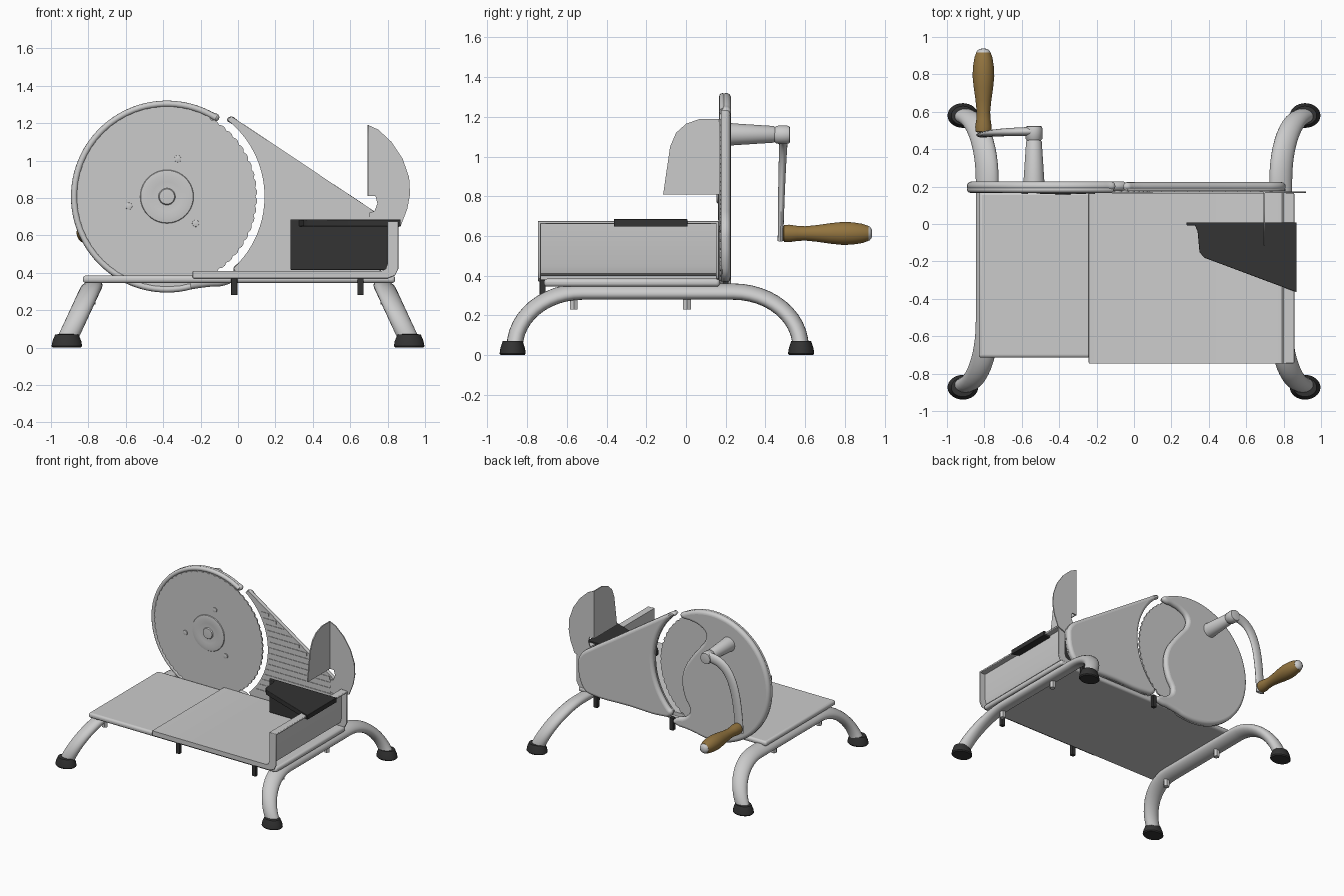
import bpy, bmesh, math
from mathutils import Vector

if "Cube" in bpy.data.objects:
    bpy.data.objects.remove(bpy.data.objects["Cube"])

def mat(name, r, g, b):
    m = bpy.data.materials.new(name)
    m.diffuse_color = (r, g, b, 1)
    m.use_nodes = True
    m.node_tree.nodes["Principled BSDF"].inputs["Base Color"].default_value = m.diffuse_color
    return m

METAL = mat("light_metal", .6, .6, .6)
BLACK = mat("black_rubber", .033, .033, .033)
WOOD = mat("brown_wood", .29, .175, .05)
CX, CZ = -.38, .807          # blade centre

def finish(ob, m, angle=40):
    ob.data.materials.clear()
    ob.data.materials.append(m)
    bpy.ops.object.select_all(action='DESELECT')
    ob.select_set(True)
    bpy.context.view_layer.objects.active = ob
    bpy.ops.object.shade_smooth_by_angle(angle=math.radians(angle))
    return ob

def make(name, bm, m):
    bmesh.ops.recalc_face_normals(bm, faces=bm.faces)
    me = bpy.data.meshes.new(name)
    bm.to_mesh(me)
    bm.free()
    ob = bpy.data.objects.new(name, me)
    bpy.context.collection.objects.link(ob)
    return finish(ob, m)

def prism(name, prof, axis, t0, t1, m=METAL, bevel=0):
    """Extrude a flat profile along one axis."""
    put = {'x': lambda a, b, t: (t, a, b), 'y': lambda a, b, t: (a, t, b),
           'z': lambda a, b, t: (a, b, t)}[axis]
    bm = bmesh.new()
    rings = [[bm.verts.new(put(a, b, t)) for a, b in prof] for t in (t0, t1)]
    n = len(prof)
    for r in rings:
        bm.faces.new(r)
    for i in range(n):
        j = (i + 1) % n
        bm.faces.new((rings[0][i], rings[0][j], rings[1][j], rings[1][i]))
    ob = make(name, bm, m)
    if bevel:
        mod = ob.modifiers.new("bevel", 'BEVEL')
        mod.width, mod.segments, mod.limit_method = bevel, 3, 'ANGLE'
        mod.angle_limit = math.radians(50)
    return ob

def box(name, x0, x1, y0, y1, z0, z1, m=METAL, bevel=0):
    return prism(name, [(x0, y0), (x1, y0), (x1, y1), (x0, y1)], 'z', z0, z1, m, bevel)

def skin(name, rings, m):
    bm = bmesh.new()
    vs = [[bm.verts.new(p) for p in r] for r in rings]
    n = len(vs[0])
    for a, b in zip(vs, vs[1:]):
        for i in range(n):
            j = (i + 1) % n
            bm.faces.new((a[i], a[j], b[j], b[i]))
    bm.faces.new(vs[0])
    bm.faces.new(vs[-1])
    return make(name, bm, m)

def lathe(name, prof, loc, axis, m=METAL, n=32, sx=1):
    """Turn (radius, height) pairs about the y or z axis."""
    rings = []
    for r, h in prof:
        ring = []
        for i in range(n):
            a = 2 * math.pi * i / n
            u, v = r * math.cos(a) * sx, r * math.sin(a)
            ring.append(Vector(loc) + Vector((u, h, v) if axis == 'y' else (u, v, h)))
        rings.append(ring)
    return skin(name, rings, m)

def sweep(name, pts, sizes, normal, m=METAL, n=20, warp=lambda p: p):
    """Elliptical tube along a planar path."""
    pts, nv, rings = [Vector(p) for p in pts], Vector(normal), []
    for i, p in enumerate(pts):
        t = (pts[min(i + 1, len(pts) - 1)] - pts[max(i - 1, 0)]).normalized()
        s = t.cross(nv)
        a, b = sizes(i / (len(pts) - 1))
        ring = [p + s * a * math.cos(q) + nv * b * math.sin(q)
                for q in (2 * math.pi * k / n for k in range(n))]
        rings.append([warp(v) for v in ring])
    return skin(name, rings, m)

def cushion(name, pts, y, depth):
    """Soft-edged plate from an xz outline."""
    cu = bpy.data.curves.new(name, 'CURVE')
    cu.dimensions, cu.fill_mode, cu.resolution_u = '2D', 'BOTH', 4
    cu.bevel_depth, cu.offset, cu.bevel_resolution = depth, -depth, 4
    sp = cu.splines.new('BEZIER')
    sp.bezier_points.add(len(pts) - 1)
    for bp, (x, z) in zip(sp.bezier_points, pts):
        bp.co = (x, z, 0)
        bp.handle_left_type = bp.handle_right_type = 'AUTO'
    sp.use_cyclic_u = True
    ob = bpy.data.objects.new(name, cu)
    bpy.context.collection.objects.link(ob)
    ob.rotation_euler.x = math.pi / 2
    ob.location.y = y
    bpy.ops.object.select_all(action='DESELECT')
    ob.select_set(True)
    bpy.context.view_layer.objects.active = ob
    bpy.ops.object.convert(target='MESH')
    return finish(bpy.context.view_layer.objects.active, METAL, 50)

def arc(r, a0, a1, n):
    return [(CX + r * math.cos(a), CZ + r * math.sin(a))
            for a in (math.radians(a0 + (a1 - a0) * i / n) for i in range(n + 1))]

# Arched leg rails, leaning outward, with rubber feet and bolts
half = [(.38 + .34 * math.cos(a), .04 + .28 * math.sin(a))
        for a in (math.pi / 2 * i / 12 for i in range(13))]
path = [(0, -.1425 - u, z) for u, z in half] + [(0, -.1425 + u, z) for u, z in half[::-1]]
for s, side in ((-1, "left"), (1, "right")):
    sweep(side + "_leg_rail", path, lambda t: (.041, .058), (1, 0, 0),
          warp=lambda v: Vector((v.x + s * (.785 + .464 * (.32 - v.z)), v.y, v.z)))
    for y in (-.873, .58):
        lathe(side + "_foot", [(.06, 0), (.066, .008), (.062, .035), (.05, .07), (.03, .072)],
              (s * .915, y, 0), 'z', BLACK, sx=1.24)
    for y in (-.565, .005):
        lathe(side + "_rail_bolt", [(.022, .23), (.022, .3)], (s * .785, y, 0), 'z', METAL, 6)

# Fixed base board and its pegs
box("base_board", -.83, .84, -.715, .17, .345, .385, bevel=.016)
for x in (-.02, .655):
    for y in (-.722, .2):
        box("peg", x - .017, x + .017, y - .015, y + .015, .28, .38, BLACK, .004)

# Sliding tray: bent sheet with a turned rim all round
inner = [(.80, .675), (.80, .45), (.79, .42), (.77, .41), (-.24, .41)]
prism("tray_sheet", [(-.24, .398), (.775, .398), (.802, .412), (.812, .45), (.812, .675)] + inner,
      'y', -.745, .165)
for y in (-.745, .151):
    prism("tray_rim", [(-.24, .37), (.80, .37), (.84, .385), (.857, .42), (.857, .675)] + inner,
          'y', y, y + .014, bevel=.005)
box("tray_top_rim", .80, .857, -.745, .165, .661, .675, bevel=.005)
box("tray_end_rim", -.242, -.228, -.745, .165, .37, .41, bevel=.005)

# Black food pusher: upright plate and wedge-shaped top
box("pusher_plate", .28, .80, -.008, .008, .415, .685, BLACK, .006)
prism("pusher_top", [(.28, .008), (.28, 0), (.325, -.005), (.34, -.04), (.35, -.15), (.375, -.18),
                     (.87, -.365), (.87, .008)], 'z', .647, .685, BLACK, .008)

# Bent finger guard
prism("guard_side", [(.17, .81), (-.115, .81), (-.08, 1.05), (-.05, 1.12), (0, 1.165),
                     (.07, 1.19), (.17, 1.19)], 'x', .692, .70)
prism("guard_back", [(.695, 1.19), (.75, 1.165), (.82, 1.10), (.88, 1.01), (.915, .91), (.92, .82),
                     (.905, .74), (.87, .65), (.80, .62), (.70, .62), (.70, .72), (.73, .73),
                     (.745, .77), (.735, .81), (.695, .81)], 'y', .165, .173)

# Stop plate: flat front, soft back, horizontal ribs
fence = arc(.522, -47, 52, 24) + [(-.035, 1.235), (0, 1.213), (.25, 1.047), (.5, .88), (.70, .747),
        (.77, .695), (.805, .64), (.81, .57), (.79, .46), (.745, .39), (.69, .372), (.35, .37),
        (.05, .37), (-.005, .385)]
prism("stop_plate_face", fence, 'y', .176, .188)
cushion("stop_plate_back", fence, .2, .024)
for i in range(15):
    z = .46 + i * .045
    x0 = CX + math.sqrt(.54 ** 2 - (z - CZ) ** 2)
    x1 = min(.74, (1.19 - z) / .665)
    if x1 - x0 > .03:
        box("stop_plate_rib", x0, x1, .172, .178, z - .012, z + .012)

# Blade housing: crescent-cut disc with front rim
cushion("blade_housing", arc(.513, 57, 285, 48) + [
        (-.15, .325), (-.07, .333), (-.035, .355), (-.06, .39), (-.14, .42), (-.185, .48),
        (-.14, .58), (-.115, .70), (-.135, .81), (-.20, .92), (-.27, 1.01), (-.32, 1.08),
        (-.325, 1.14), (-.27, 1.185), (-.19, 1.203), (-.11, 1.212)], .202, .025)
sweep("housing_rim", [(x, .184, z) for x, z in arc(.496, 58, 285, 60)],
      lambda t: (.017, .017), (0, 1, 0), n=12)

# Serrated blade with hub and screws
teeth = []
for i in range(180):
    teeth += arc(.474 if i % 3 == 0 else .482, i * 2, i * 2, 1)[:1]
prism("blade", teeth, 'y', .169, .179)
lathe("blade_hub", [(.145, .172), (.14, .164), (.11, .160), (.08, .164), (.045, .164), (.04, .155),
                    (.02, .154)], (CX, 0, CZ), 'y', n=40)
for a in (74, 194, 317):
    x, z = arc(.21, a, a, 1)[0]
    lathe("blade_screw", [(.019, .172), (.018, .162), (.01, .16)], (x, 0, z), 'y', n=16)

# Crank: boss, nut, curved arm
lathe("crank_boss", [(.06, .21), (.055, .24), (.042, .44), (.036, .45)], (-.535, 0, 1.112), 'y')
lathe("crank_hub", [(.032, .44), (.045, .455), (.047, .505), (.042, .522), (.02, .525)],
      (-.535, 0, 1.11), 'y')
knots = [Vector((-.535, .495, 1.115)), Vector((-.76, .492, 1.13)),
         Vector((-.79, .480, .88)), Vector((-.808, .476, .575))]
arm = []
for i in range(21):
    t = i / 20
    arm.append(sum((k * math.comb(3, j) * t ** j * (1 - t) ** (3 - j)
                    for j, k in enumerate(knots)), Vector()))
sweep("crank_arm", arm, lambda t: (.04 - .004 * t, .024 - .010 * t), (0, 1, 0))

# Turned wooden handle with metal tip
lathe("handle_grip", [(.03, .488), (.042, .494), (.044, .52), (.038, .56), (.036, .60), (.042, .66),
                      (.052, .73), (.058, .79), (.056, .84), (.048, .89), (.038, .918)],
      (-.805, 0, .613), 'y', WOOD)
lathe("handle_tip", [(.038, .915), (.035, .925), (.022, .935), (.008, .938)],
      (-.805, 0, .613), 'y')
